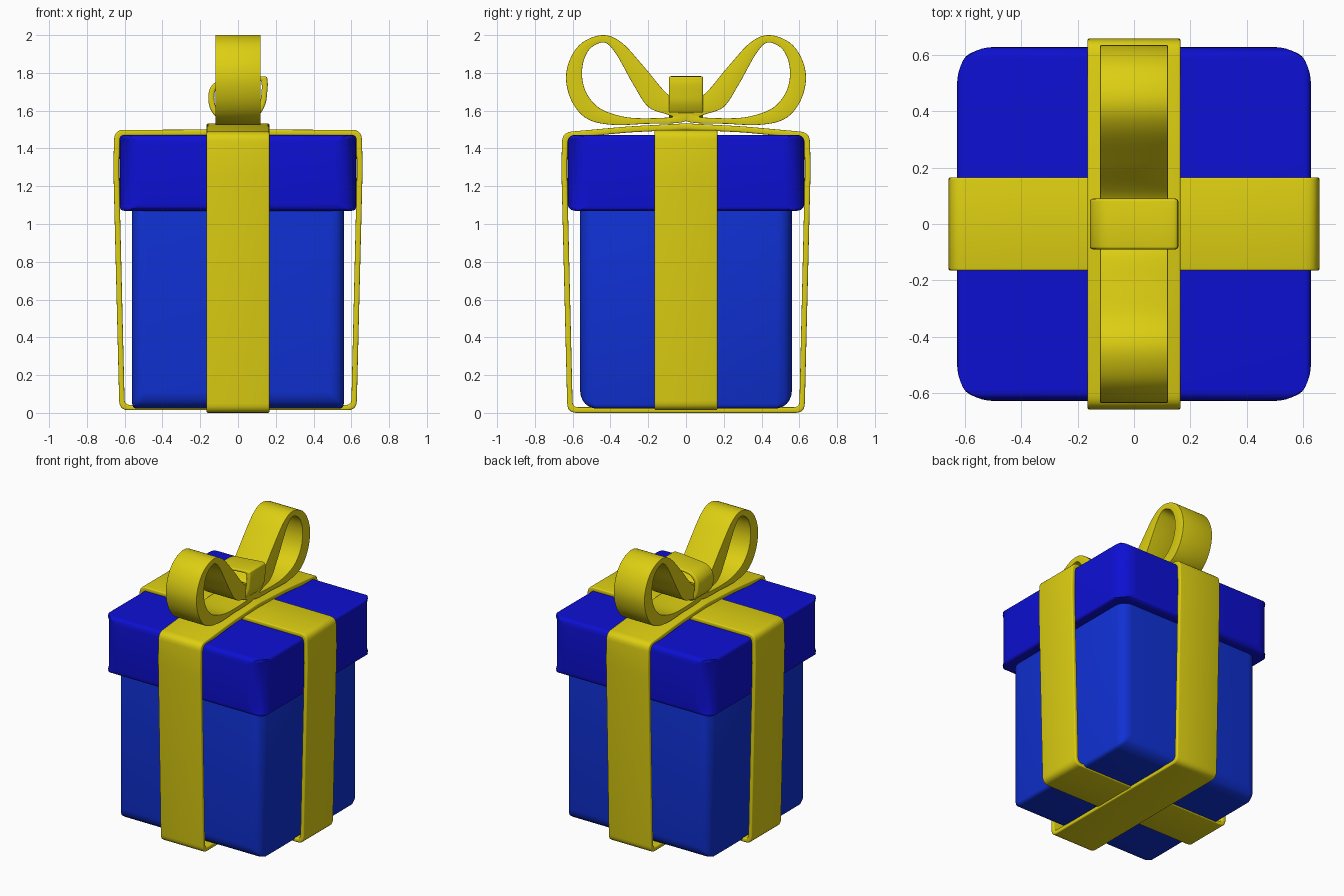
import bpy, bmesh
from mathutils import Vector

if "Cube" in bpy.data.objects:
    bpy.data.objects.remove(bpy.data.objects["Cube"])


def material(name, color):
    m = bpy.data.materials.new(name)
    m.diffuse_color = (*color, 1)
    m.use_nodes = True
    m.node_tree.nodes["Principled BSDF"].inputs["Base Color"].default_value = m.diffuse_color
    return m


BOX = material("box_blue", (0.005, 0.03, 0.65))
LID = material("lid_blue", (0.004, 0.005, 0.65))
GOLD = material("ribbon_yellow", (0.72, 0.62, 0.006))


def finish(name, bm, mat, bevel, segments, limit):
    bmesh.ops.recalc_face_normals(bm, faces=bm.faces)
    me = bpy.data.meshes.new(name)
    bm.to_mesh(me)
    bm.free()
    ob = bpy.data.objects.new(name, me)
    bpy.context.collection.objects.link(ob)
    me.materials.append(mat)
    mod = ob.modifiers.new("bevel", 'BEVEL')
    mod.width, mod.segments, mod.limit_method = bevel, segments, limit
    mod.angle_limit = 1.0
    bpy.ops.object.select_all(action='DESELECT')
    bpy.context.view_layer.objects.active = ob
    ob.select_set(True)
    bpy.ops.object.modifier_apply(modifier="bevel")
    bpy.ops.object.shade_smooth_by_angle(angle=0.6)
    return ob


def rounded_box(name, half, z0, z1, mat, r_vertical, r_along_x, r_along_y):
    """Box whose edges are rounded by a different radius for each direction."""
    bm = bmesh.new()
    bmesh.ops.create_cube(bm, size=1)
    for v in bm.verts:
        v.co = (v.co.x * 2 * half, v.co.y * 2 * half, z1 if v.co.z > 0 else z0)
    weight = bm.edges.layers.float.new("bevel_weight_edge")
    width = 0.15
    for e in bm.edges:
        d = e.verts[0].co - e.verts[1].co
        r = r_vertical if abs(d.z) > 0.1 else r_along_x if abs(d.x) > 0.1 else r_along_y
        e[weight] = r / width
    return finish(name, bm, mat, width, 6, 'WEIGHT')


def smooth_loop(pts, steps=6):
    """Closed Catmull-Rom curve through the points."""
    p, n, out = [Vector(q) for q in pts], len(pts), []
    for i in range(n):
        a, b, c, d = (p[(i + k) % n] for k in (-1, 0, 1, 2))
        for s in range(steps):
            t = s / steps
            out.append(0.5 * (2 * b + (c - a) * t + (2 * a - 5 * b + 4 * c - d) * t * t
                              + (3 * b - a - 3 * c + d) * t ** 3))
    return out


def round_corners(pts, r, steps=5):
    """Closed polygon with every corner replaced by a short arc."""
    p, n, out = [Vector(q) for q in pts], len(pts), []
    for i in range(n):
        b = p[i]
        a = b + (p[i - 1] - b).normalized() * r
        c = b + (p[(i + 1) % n] - b).normalized() * r
        for s in range(steps + 1):
            t = s / steps
            out.append(a * (1 - t) ** 2 + b * 2 * t * (1 - t) + c * t * t)
    return out


def band(name, outer, inner, half_width, across, bevel=0.008):
    """Closed strip between two matching loops, extruded across x or y."""
    bm = bmesh.new()
    rings = []
    for loop, w in ((outer, -half_width), (outer, half_width),
                    (inner, half_width), (inner, -half_width)):
        rings.append([bm.verts.new((w, u, z) if across == 'x' else (u, w, z))
                      for u, z in loop])
    n = len(outer)
    for k in range(4):
        a, b = rings[k], rings[(k + 1) % 4]
        for i in range(n):
            j = (i + 1) % n
            bm.faces.new((a[i], a[j], b[j], b[i]))
    return finish(name, bm, GOLD, bevel, 3, 'ANGLE')


def mirrored(half):
    return half + [(-u, z) for u, z in reversed(half) if u > 0.001]


# Box and lid
rounded_box("gift_box", 0.56, 0.022, 1.2, BOX, 0.075, 0.09, 0.025)
rounded_box("lid", 0.628, 1.07, 1.472, LID, 0.12, 0.04, 0.025)


# Ribbons wrapped around the box: straight one, then the one arching over it
def ribbon(name, across, bottom, inner_bottom, top, inner_top, edge_top):
    outer = mirrored([(0, bottom), (0.628, bottom), (0.66, 1.3),
                      (0.655, edge_top), (0.3, (edge_top + 2 * top) / 3), (0, top)])
    inner = mirrored([(0, inner_bottom), (0.6, inner_bottom), (0.63, 1.3),
                      (0.625, edge_top - 0.03),
                      (0.3, (edge_top + 2 * inner_top) / 3 - 0.01), (0, inner_top)])
    band(name, round_corners(outer, 0.05), round_corners(inner, 0.03), 0.166, across)


ribbon("ribbon_across_x", 'y', 0.014, 0.042, 1.50, 1.47, 1.498)
ribbon("ribbon_across_y", 'x', 0.0, 0.03, 1.533, 1.50, 1.485)

# Bow loops
loop_outer = [(0, 1.545), (0.22, 1.53), (0.39, 1.525), (0.52, 1.555), (0.6, 1.64),
              (0.635, 1.76), (0.615, 1.87), (0.55, 1.96), (0.44, 2.0), (0.34, 1.96),
              (0.22, 1.83), (0.1, 1.69), (0, 1.64)]
loop_inner = [(0.08, 1.565), (0.25, 1.56), (0.36, 1.575), (0.46, 1.615), (0.525, 1.69),
              (0.55, 1.78), (0.54, 1.87), (0.5, 1.935), (0.43, 1.96), (0.37, 1.9),
              (0.28, 1.74), (0.2, 1.62), (0.1, 1.58)]
for side, s in (("front", -1), ("back", 1)):
    band("bow_loop_" + side,
         smooth_loop([(s * u, z) for u, z in loop_outer]),
         smooth_loop([(s * u, z) for u, z in loop_inner]), 0.12, 'x', 0.012)

# Knot band wrapped loosely around the middle of the bow
knot = [(0.135, 1.782), (0.156, 1.76), (0.155, 1.7), (0.143, 1.63), (0.1, 1.57),
        (0, 1.55), (-0.1, 1.562), (-0.142, 1.6), (-0.157, 1.66), (-0.147, 1.72),
        (-0.1, 1.76), (0, 1.772)]
centre = Vector((0, 1.67))
knot_outer = smooth_loop(knot)
knot_inner = [centre + (p - centre) * 0.8 for p in knot_outer]
band("bow_knot", knot_outer, knot_inner, 0.09, 'y', 0.01)
